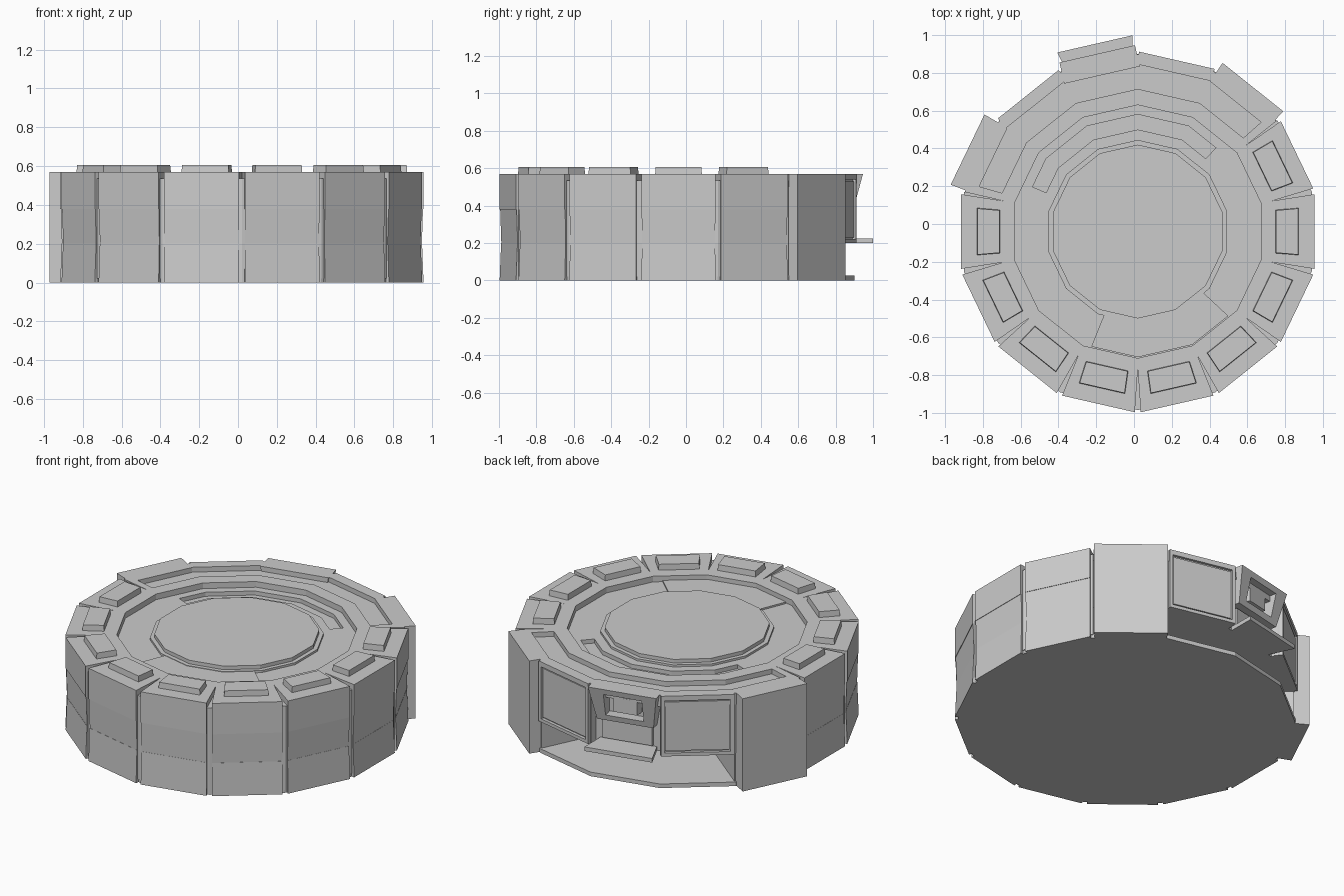
import bpy, bmesh
from math import cos, sin, pi, radians, floor

if "Cube" in bpy.data.objects:
    bpy.data.objects.remove(bpy.data.objects["Cube"])

N = 14
STEP = 360 / N
CX, CY = 0.02, -0.04
V0 = -90.0                      # one corner points to the front


def loft(name, lower, z0, upper, z1):
    """Solid between two matching outlines."""
    bm = bmesh.new()
    a = [bm.verts.new((x, y, z0)) for x, y in lower]
    b = [bm.verts.new((x, y, z1)) for x, y in upper]
    n = len(a)
    bm.faces.new(a[::-1])
    bm.faces.new(b)
    for i in range(n):
        j = (i + 1) % n
        bm.faces.new((a[i], a[j], b[j], b[i]))
    bmesh.ops.recalc_face_normals(bm, faces=bm.faces)
    me = bpy.data.meshes.new(name)
    bm.to_mesh(me)
    bm.free()
    ob = bpy.data.objects.new(name, me)
    bpy.context.collection.objects.link(ob)
    return ob


def on_ring(r, a):
    """Point on the 14-sided outline of corner radius r at angle a."""
    off = (a - V0) % STEP - STEP / 2
    d = r * cos(pi / N) / cos(radians(off))
    return CX + d * cos(radians(a)), CY + d * sin(radians(a))


def arc(r, a0, a1):
    k = floor((a0 - V0) / STEP + 1e-4) + 1
    angs = [a0]
    while V0 + k * STEP < a1 - 1e-3:
        angs.append(V0 + k * STEP)
        k += 1
    return [on_ring(r, a) for a in angs + [a1]]


def sector(name, r0, r1, a0, a1, z0, z1):
    pts = arc(r1, a0, a1) + arc(r0, a0, a1)[::-1]
    return loft(name, pts, z0, pts, z1)


def disc(name, r, z0, z1):
    pts = [on_ring(r, V0 + STEP * i) for i in range(N)]
    return loft(name, pts, z0, pts, z1)


def facet(ang, d, t):
    """Point at distance d along a facet normal and t along the facet."""
    c, s = cos(radians(ang)), sin(radians(ang))
    return CX + d * c - t * s, CY + d * s + t * c


def trapezoid(ang, d0, w0, d1, w1):
    return [facet(ang, d0, -w0), facet(ang, d1, -w1), facet(ang, d1, w1), facet(ang, d0, w0)]


def slab(name, ang, d0, w0, d1, w1, z0, z1):
    pts = trapezoid(ang, d0, w0, d1, w1)
    return loft(name, pts, z0, pts, z1)


def corner(k):
    return V0 + STEP * k


B0, B1 = corner(5), corner(10)          # back section, 5 facets
F0, F1 = corner(-4), corner(5)          # front section, 9 facets

# base and hub
disc("base_plate", 0.94, 0.0, 0.025)
disc("hub", 0.5, 0.02, 0.535)
sector("front_core", 0.45, 0.945, F0, F1, 0.02, 0.535)

# tiered wall panels with wedge-shaped gaps at the corners
tiers = [(0.0, 0.2, 0.96, 0.952), (0.2, 0.38, 0.951, 0.957), (0.38, 0.57, 0.96, 0.96)]


def panel_outline(k, r, gap=0.016):
    mid = corner(k + 0.5)
    half = r * sin(pi / N) - gap
    d = r * cos(pi / N)
    return [on_ring(0.67, corner(k)), on_ring(0.73, corner(k)), facet(mid, d, -half),
            facet(mid, d, half), on_ring(0.73, corner(k + 1)), on_ring(0.67, corner(k + 1))]


for k in range(-4, 5):
    for z0, z1, r0, r1 in tiers:
        loft("wall_panel", panel_outline(k, r0), z0, panel_outline(k, r1), z1)
    # raised pad on each top panel
    a = corner(k + 0.5)
    loft("top_pad", trapezoid(a, 0.73, 0.115, 0.852, 0.125), 0.565,
         trapezoid(a, 0.733, 0.112, 0.849, 0.122), 0.605)

# centre disc, its rim and the front floor plate
disc("centre_rim", 0.485, 0.5, 0.548)
disc("centre_disc", 0.46, 0.5, 0.57)
sector("front_floor_plate", 0.48, 0.665, -112, -43, 0.53, 0.545)

# back structure above the alcove
for a0, a1, r in [(B0, corner(7), 0.935), (corner(7), corner(8), 0.885), (corner(8), B1, 0.935)]:
    sector("back_core", 0.45, r, a0, a1, 0.2, 0.51)
for a0, a1 in [(B0, corner(6)), (corner(9), B1)]:
    sector("alcove_cheek", 0.45, 0.93, a0, a1, 0.02, 0.2)

# stepped arcs on the back of the top
sector("inner_step", 0.45, 0.54, B0, B1, 0.5, 0.535)
sector("inner_channel_edge", 0.62, 0.67, B0, B1, 0.5, 0.535)
sector("inner_channel_end", 0.53, 0.63, B0, 47, 0.5, 0.535)
sector("inner_channel_end", 0.53, 0.63, 157, B1, 0.5, 0.535)
sector("middle_band", 0.67, 0.755, B0, B1, 0.5, 0.57)
sector("outer_channel_floor", 0.75, 0.9, B0, B1, 0.5, 0.54)
sector("outer_band", 0.885, 0.938, B0, B1, 0.5, 0.57)
sector("outer_channel_end", 0.75, 0.89, B0, B0 + 3, 0.5, 0.57)
sector("outer_channel_end", 0.75, 0.89, B1 - 3, B1, 0.5, 0.57)

# two full-height buttresses beside the alcove
slab("right_buttress", corner(5.5), 0.86, 0.195, 0.978, 0.206, 0.0, 0.57)
slab("left_buttress", corner(9.5), 0.86, 0.195, 1.0, 0.206, 0.0, 0.57)

# flat panels with thin frames on either side of the console
for k in (6.5, 8.5):
    a = corner(k)
    slab("side_panel", a, 0.88, 0.18, 0.922, 0.18, 0.23, 0.53)
    for z0, z1 in [(0.2, 0.22), (0.54, 0.57)]:
        slab("side_panel_rail", a, 0.88, 0.205, 0.93, 0.205, z0, z1)
    for t in (-0.195, 0.195):
        p = [facet(a, d, t + s) for d, s in
             [(0.88, -0.01), (0.93, -0.01), (0.93, 0.01), (0.88, 0.01)]]
        loft("side_panel_post", p, 0.22, p, 0.54)

# overhanging console with sloped face, tapering downward
CA = corner(7.5)


def console_at(z):
    f = (z - 0.36) / 0.21
    return 0.915 + 0.05 * f, 0.17 + 0.035 * f       # face distance, half width


def bar(name, z0, z1, side=0):
    outs = []
    for z in (z0, z1):
        d, w = console_at(z)
        if side:
            ts = (side * 0.115, side * w)
            outs.append([facet(CA, 0.85, ts[0]), facet(CA, d, ts[0]),
                         facet(CA, d, ts[1]), facet(CA, 0.85, ts[1])])
        else:
            outs.append(trapezoid(CA, 0.85, w, d, w))
    loft(name, outs[0], z0, outs[1], z1)


bar("console_bottom", 0.36, 0.395)
bar("console_top", 0.535, 0.57)
bar("console_side", 0.395, 0.535, -1)
bar("console_side", 0.395, 0.535, 1)
slab("console_screen", CA, 0.85, 0.08, 0.915, 0.07, 0.42, 0.51)
slab("console_lower_panel", CA, 0.84, 0.15, 0.885, 0.15, 0.235, 0.345)
# flared shelf under the console
slab("shelf", CA, 0.82, 0.16, 1.019, 0.204, 0.2, 0.225)
